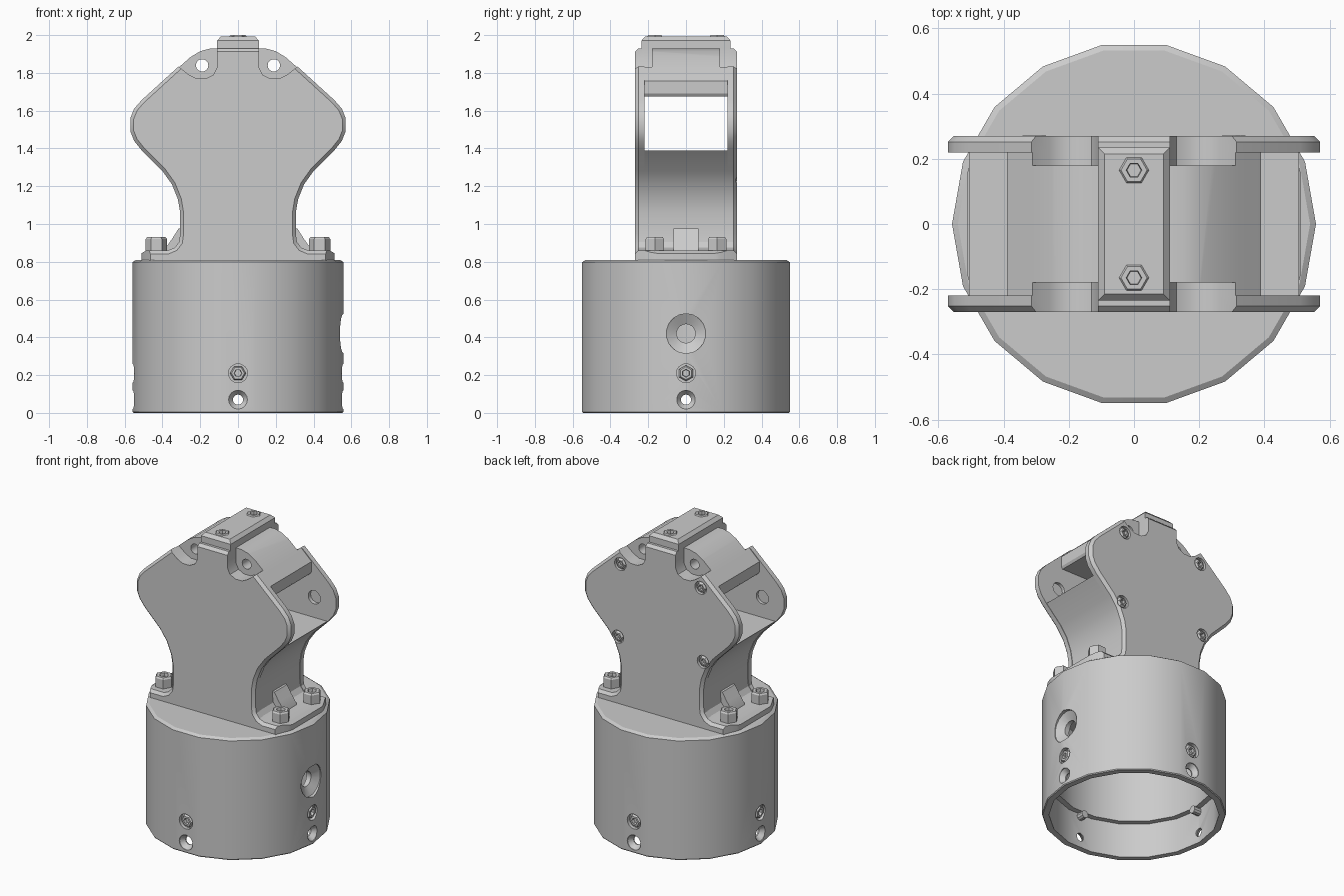
import bpy, bmesh, math
from mathutils import Vector, Matrix

if "Cube" in bpy.data.objects:
    bpy.data.objects.remove(bpy.data.objects["Cube"])

grey = bpy.data.materials.new("plain_grey")
grey.use_nodes = True
grey.diffuse_color = (0.6, 0.6, 0.6, 1)
grey.node_tree.nodes["Principled BSDF"].inputs["Base Color"].default_value = (0.6, 0.6, 0.6, 1)


def finish(name, bm):
    bmesh.ops.recalc_face_normals(bm, faces=bm.faces)
    mesh = bpy.data.meshes.new(name)
    bm.to_mesh(mesh)
    bm.free()
    mesh.materials.append(grey)
    obj = bpy.data.objects.new(name, mesh)
    bpy.context.scene.collection.objects.link(obj)
    return obj


def skin(bm, rings):
    """Bridge rings of points and cap both ends."""
    loops = [[bm.verts.new(p) for p in ring] for ring in rings]
    n = len(loops[0])
    for a, b in zip(loops, loops[1:]):
        for i in range(n):
            j = (i + 1) % n
            bm.faces.new((a[i], a[j], b[j], b[i]))
    bm.faces.new(loops[0])
    bm.faces.new(loops[-1])


def lathe(name, profile, sides, loc=(0, 0, 0), axis=(0, 0, 1)):
    """Turn (radius, height) points around an axis."""
    bm = bmesh.new()
    skin(bm, [[(r * math.cos(math.tau * i / sides), r * math.sin(math.tau * i / sides), h)
               for i in range(sides)] for r, h in profile])
    turn = Vector((0, 0, 1)).rotation_difference(Vector(axis)).to_matrix().to_4x4()
    bm.transform(Matrix.Translation(loc) @ turn)
    return finish(name, bm)


def inset(pts, d):
    """Move a counter-clockwise outline inward by d."""
    out = []
    for i, p in enumerate(pts):
        p, a, b = Vector(p), Vector(pts[i - 1]), Vector(pts[(i + 1) % len(pts)])
        e, f = (p - a).normalized(), (b - p).normalized()
        n1, n2 = Vector((-e.y, e.x)), Vector((-f.y, f.x))
        out.append(p + (n1 + n2) * d / (1 + n1.dot(n2)))
    return out


def prism(name, pts, y0, y1, bevel=0.0):
    """Extrude an (x, z) outline along y, with an optional bevel at y1."""
    rings = [(pts, y0), (pts, y1)]
    if bevel:
        rings[1:] = [(pts, y1 - math.copysign(bevel, y1 - y0)), (inset(pts, bevel), y1)]
    bm = bmesh.new()
    skin(bm, [[(x, y, z) for x, z in ring] for ring, y in rings])
    return finish(name, bm)


def mirrored(half):
    return half + [(-x, z) for x, z in reversed(half)]


def flip(pts, s):
    return [(s * x, z) for x, z in pts]


def cut(obj, cutter, operation="DIFFERENCE"):
    cutter.hide_render = True
    mod = obj.modifiers.new("cut", "BOOLEAN")
    mod.operation, mod.solver, mod.object = operation, "EXACT", cutter
    bpy.context.view_layer.objects.active = obj
    bpy.ops.object.modifier_apply(modifier=mod.name)
    bpy.data.objects.remove(cutter)


def trim_feet(obj):
    """Round the feet to the rim of the base, leaving the wide head alone."""
    cut(obj, lathe("cutter", [(0.536, 0.7), (0.536, 1.0), (0.9, 1.01), (0.9, 2.2)], 36),
        "INTERSECT")


def screw(name, loc, axis, r, h):
    lathe(name, [(r, 0), (r, h - 0.01), (r - 0.008, h), (r * 0.5, h), (r * 0.45, h - 0.02)],
          6, loc, axis)


SIDES = (1, -1)

# Deep hollow round base with a stepped bore
base = lathe("base", [(0.48, 0.76), (0.48, 0.23), (0.515, 0.23), (0.515, 0.0), (0.553, 0.0),
                      (0.558, 0.006), (0.558, 0.798), (0.54, 0.81)], 18)
for i, axis in enumerate([(1, 0, 0), (0, 1, 0), (-1, 0, 0), (0, -1, 0)]):
    v = Vector(axis)
    up = Vector((0, 0, 1))
    face = 0.556 if i % 2 == 0 else 0.5495
    # Countersunk through hole
    cut(base, lathe("cutter", [(0.027, -0.15), (0.027, -0.035), (0.05, -0.005), (0.05, 0.02)],
                    16, v * face + up * 0.07, axis))
    # Recessed set screw
    cut(base, lathe("cutter", [(0.05, -0.025), (0.05, 0.03)], 16, v * face + up * 0.21, axis))
    screw("base_screw", v * (face - 0.03) + up * 0.21, axis, 0.042, 0.025)
    lathe("screw_tip", [(0.025, 0), (0.025, 0.06)], 10, v * 0.46 + up * 0.21, axis)
# Large countersunk port
cut(base, lathe("cutter", [(0.05, -0.2), (0.05, -0.05), (0.105, -0.02), (0.105, 0.03)],
                18, (0.555, 0, 0.42), (1, 0, 0)))

# Side plates: waisted outline with wide feet
lower = [(0.515, 0.79), (0.515, 0.845), (0.49, 0.86), (0.37, 0.86), (0.335, 0.875),
         (0.312, 0.905), (0.306, 0.95), (0.306, 1.06), (0.318, 1.13), (0.35, 1.21),
         (0.4, 1.28), (0.51, 1.39)]
upper = [(0.55, 1.44), (0.57, 1.49), (0.57, 1.56), (0.55, 1.61), (0.51, 1.656),
         (0.33, 1.82), (0.25, 1.89), (0.2, 1.92), (0.15, 1.93)]
notch = [(0.11, 2.1), (0.11, 1.83), (0.13, 1.79), (0.17, 1.77), (0.22, 1.77),
         (0.26, 1.79), (0.36, 1.87), (0.36, 2.1)]

# Solid rounded bridge between the plates, above the window
bridge = prism("upper_bridge", mirrored([(0.38, 1.675), (0.39, 1.69), (0.39, 1.758),
                                         (0.325, 1.819), (0.25, 1.885), (0.2, 1.915),
                                         (0.15, 1.928)]), -0.222, 0.222)
for t in SIDES:
    cut(bridge, lathe("cutter", [(0.033, -0.4), (0.033, 0.4)], 14, (t * 0.19, 0, 1.84), (0, 1, 0)))

for s, label in ((1, "back"), (-1, "front")):
    plate = prism(label + "_plate", mirrored(lower + upper), s * 0.22, s * 0.27, 0.018)
    trim_feet(plate)
    for t in SIDES:
        # Corner notches run through the plate into the bridge
        for part in (plate, bridge):
            cut(part, prism("cutter", flip(notch, t), s * 0.18, s * 0.4))
        # Round pocket on the inner face
        cut(plate, lathe("cutter", [(0.045, -0.02), (0.045, 0.025)], 14,
                         (t * 0.41, s * 0.22, 1.525), (0, 1, 0)))
        if s > 0:
            for x, z in ((0.297, 1.745), (0.315, 1.255)):
                cut(plate, lathe("cutter", [(0.043, -0.02), (0.043, 0.02)], 14,
                                 (t * x, 0.27, z), (0, 1, 0)))
                screw("plate_screw", (t * x, 0.248, z), (0, 1, 0), 0.035, 0.023)

# Web between the plates below the window
web = prism("lower_web", mirrored([(x - 0.004, z) for x, z in lower]), -0.222, 0.222)
trim_feet(web)

# Top block with a bevelled cap
bm = bmesh.new()
skin(bm, [[(u * x, v * y, z) for u, v in ((1, 1), (-1, 1), (-1, -1), (1, -1))]
          for x, y, z in ((0.11, 0.235, 1.76), (0.11, 0.235, 1.972), (0.09, 0.215, 1.993))])
block = finish("top_block", bm)
for s in SIDES:
    cut(block, lathe("cutter", [(0.025, -0.03), (0.025, 0.03)], 6, (0, s * 0.165, 1.992)))
    screw("top_screw", (0, s * 0.165, 1.97), (0, 0, 1), 0.048, 0.03)

# Foot bolts and gussets
for t in SIDES:
    prism("gusset", flip([(0.28, 0.85), (0.39, 0.85), (0.385, 0.87), (0.35, 0.92),
                          (0.315, 0.975), (0.28, 0.98)], t), -0.067, 0.067)
    for s in SIDES:
        screw("foot_bolt", (t * 0.432, s * 0.165, 0.855), (0, 0, 1), 0.057, 0.075)

# Smooth the curved surfaces and keep the edges crisp
for obj in bpy.context.scene.objects:
    if obj.type == "MESH":
        obj.data.shade_smooth()
        obj.data.set_sharp_from_angle(angle=math.radians(28))
